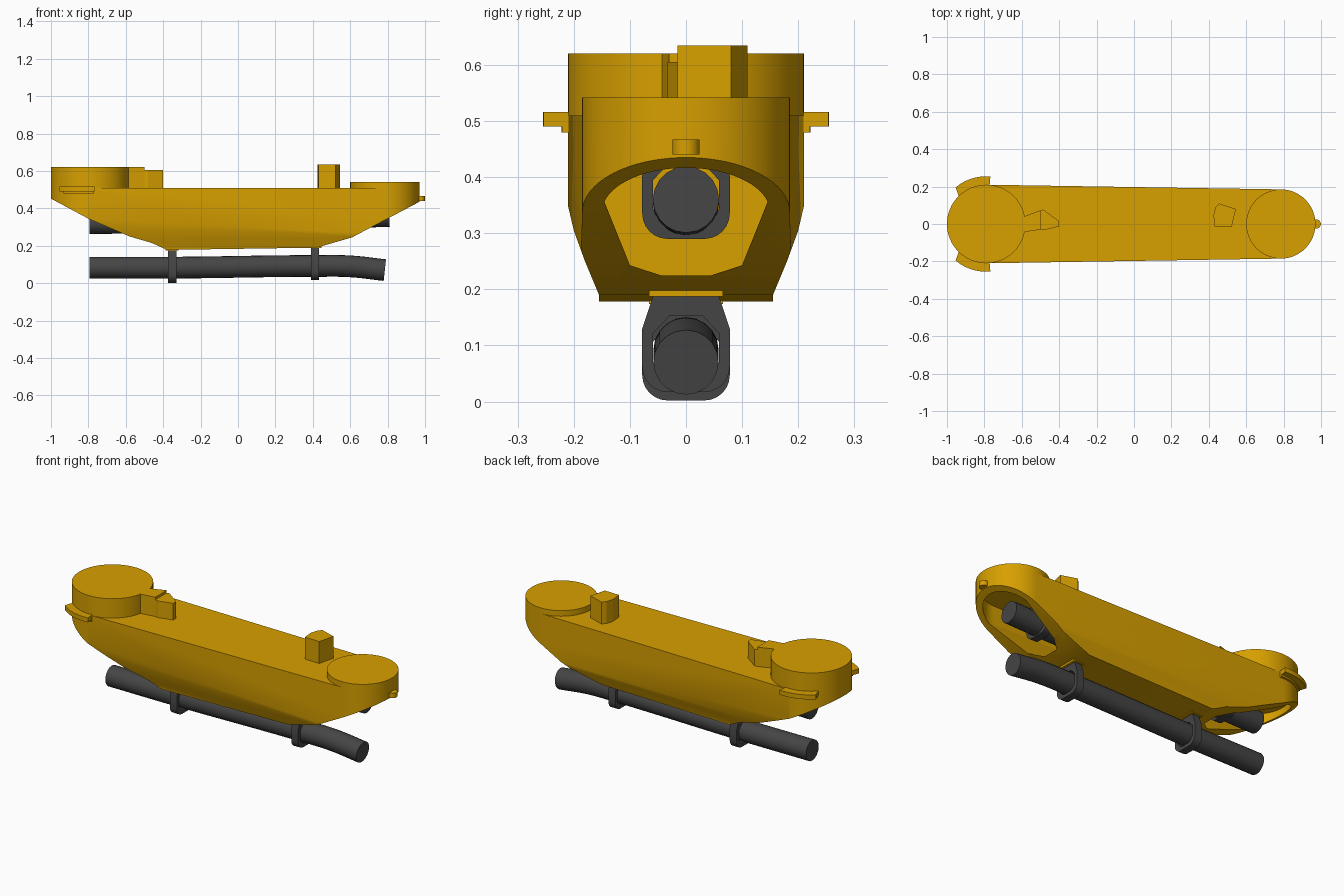
import bpy, bmesh, math

if "Cube" in bpy.data.objects:
    bpy.data.objects.remove(bpy.data.objects["Cube"])


def material(name, color):
    m = bpy.data.materials.new(name)
    m.diffuse_color = color
    m.use_nodes = True
    m.node_tree.nodes["Principled BSDF"].inputs["Base Color"].default_value = m.diffuse_color
    return m


YELLOW = material("yellow_paint", (0.68, 0.35, 0.0, 1))
BLACK = material("dark_rubber", (0.06, 0.06, 0.06, 1))
AXES = {'x': lambda a, b, h: (h, a, b), 'y': lambda a, b, h: (a, h, b), 'z': lambda a, b, h: (a, b, h)}


def prism(name, pts, lo, hi, axis='z', mat=YELLOW, hole=None):
    """Extrude an outline along an axis, with an optional matching inner outline."""
    bm = bmesh.new()
    f = AXES[axis]
    n = len(pts)
    loops = [[bm.verts.new(f(a, b, h)) for a, b in o] for o in ([pts, hole] if hole else [pts]) for h in (lo, hi)]

    def bridge(p, q):
        for i in range(n):
            j = (i + 1) % n
            bm.faces.new((p[i], p[j], q[j], q[i]))
    bridge(loops[0], loops[1])
    if hole:
        bridge(loops[2], loops[3])
        bridge(loops[0], loops[2])
        bridge(loops[1], loops[3])
    else:
        bm.faces.new(loops[0])
        bm.faces.new(loops[1])
    bmesh.ops.recalc_face_normals(bm, faces=bm.faces)
    me = bpy.data.meshes.new(name)
    bm.to_mesh(me)
    bm.free()
    ob = bpy.data.objects.new(name, me)
    bpy.context.collection.objects.link(ob)
    me.materials.append(mat)
    return ob


def boolean(ob, other, op):
    m = ob.modifiers.new("cut", 'BOOLEAN')
    m.operation, m.solver, m.object = op, 'EXACT', other
    bpy.context.view_layer.objects.active = ob
    bpy.ops.object.modifier_apply(modifier=m.name)
    bpy.data.objects.remove(other)


def smooth(ob):
    bpy.ops.object.select_all(action='DESELECT')
    ob.select_set(True)
    bpy.context.view_layer.objects.active = ob
    bpy.ops.object.shade_smooth_by_angle(angle=math.radians(25))


def arc(cx, cy, r, a0, a1, n):
    return [(cx + r * math.cos(math.radians(a0 + (a1 - a0) * i / n)),
             cy + r * math.sin(math.radians(a0 + (a1 - a0) * i / n))) for i in range(n + 1)]


def circle(cx, cy, r, n=64):
    return arc(cx, cy, r, 0, 360, n)[:-1]


LX, LR, RX, RR = -0.79, 0.21, 0.785, 0.185    # pivot centres and radii


def capsule(inset):
    return arc(LX, 0, LR - inset, 90, 270, 32) + arc(RX, 0, RR - inset, -90, 90, 32)


def mirrored(half):
    return half + [(-a, b) for a, b in reversed(half)]


# Main shell: plan outline, side profile and cross-section intersected
shell = prism("arm_shell", capsule(0), 0.1, 0.51)
side = [(-1.1, 0.6), (-1.1, 0.51), (-1, 0.452), (-0.8, 0.345), (-0.58, 0.25), (-0.46, 0.215), (-0.38, 0.178),
        (0.42, 0.19), (0.61, 0.245), (0.97, 0.435), (1.1, 0.5), (1.1, 0.6)]
boolean(shell, prism("side_cutter", side, -0.4, 0.4, 'y'), 'INTERSECT')
section = mirrored([(0.153, 0.1), (0.155, 0.19), (0.18, 0.25), (0.2, 0.305), (0.2105, 0.35), (0.2105, 0.6)])
boolean(shell, prism("section_cutter", section, -1.2, 1.2, 'x'), 'INTERSECT')

# Hollow pocket opening through each sloped end
pocket_section = mirrored([(0.045, 0.225), (0.1, 0.243), (0.145, 0.355), (0.18, 0.42), (0.18, 0.47)])
for lo, hi in ((-1.2, -0.3), (0.3, 1.2)):
    pocket = prism("pocket_cutter", capsule(0.035), 0.0, 0.6)
    boolean(pocket, prism("pocket_section", pocket_section, lo, hi, 'x'), 'INTERSECT')
    boolean(shell, pocket, 'DIFFERENCE')
smooth(shell)

# Round pivot caps and end stop
for name, c, r, lo, hi in (("large_pivot_cap", LX, LR, 0.5, 0.62), ("small_pivot_cap", RX, RR, 0.5, 0.542),
                           ("end_stop_pin", 0.975, 0.024, 0.44, 0.467)):
    smooth(prism(name, circle(c, 0, r), lo, hi))

# Lugs on the top face
prism("rear_lug_high", [(-0.6, 0.035), (-0.55, 0.055), (-0.5, 0.073), (-0.5, -0.03), (-0.6, -0.045)], 0.5, 0.62)
prism("rear_lug_low", [(-0.5, 0.073), (-0.485, 0.077), (-0.4, 0.015), (-0.4, -0.012), (-0.48, -0.033), (-0.5, -0.03)],
      0.5, 0.605)
prism("front_lug", [(0.43, -0.013), (0.425, 0.05), (0.437, 0.09), (0.455, 0.11), (0.545, 0.08), (0.522, -0.015)],
      0.5, 0.635)

# Curved ears beside the large pivot
for s, tag in ((1, "back"), (-1, "front")):
    for part, r, lo, hi in (("ear", 0.255, 0.49, 0.516), ("ear_rib", 0.222, 0.48, 0.492)):
        pts = arc(LX, 0, r, 85, 130, 12) + arc(LX, 0, 0.2, 136, 85, 12)
        smooth(prism(f"{tag}_{part}", [(x, s * y) for x, y in pts], lo, hi))


# Cables swept along gentle paths
def cable(name, path, r):
    cu = bpy.data.curves.new(name, 'CURVE')
    cu.dimensions, cu.bevel_depth, cu.bevel_resolution, cu.use_fill_caps = '3D', r, 8, True
    sp = cu.splines.new('BEZIER')
    sp.bezier_points.add(len(path) - 1)
    for p, (x, z) in zip(sp.bezier_points, path):
        p.co = (x, 0, z)
        p.handle_left_type = p.handle_right_type = 'AUTO'
    ob = bpy.data.objects.new(name, cu)
    bpy.context.collection.objects.link(ob)
    cu.materials.append(BLACK)
    bpy.ops.object.select_all(action='DESELECT')
    ob.select_set(True)
    bpy.context.view_layer.objects.active = ob
    bpy.ops.object.convert(target='MESH')
    smooth(bpy.context.view_layer.objects.active)


cable("lower_cable", [(-0.795, 0.083), (-0.35, 0.083), (0.41, 0.092), (0.6, 0.09), (0.785, 0.07)], 0.058)
cable("upper_cable", [(-0.795, 0.322), (-0.6, 0.325), (0.0, 0.352), (0.6, 0.355), (0.81, 0.36)], 0.059)

# Clamps around the cables, with mounting plates under the shell
half = arc(0.033, 0.05, 0.045, -90, 0, 6) + [(0.078, 0.118), (0.055, 0.187)]
for tag, x, up in (("rear_lower", -0.352, -0.003), ("front_lower", 0.412, 0.012),
                   ("rear_upper", -0.58, 0.26), ("front_upper", 0.61, 0.285)):
    outer = mirrored([(a, b + up) for a, b in half])
    mid = 0.084 + up
    inner = []
    for a, b in outer:
        d = math.hypot(a, b - mid)
        inner.append((a / d * 0.064, mid + (b - mid) / d * 0.064))
    smooth(prism(f"{tag}_clamp", outer, x - 0.022, x + 0.022, 'x', BLACK, inner))
for tag, x, z in (("rear", -0.352, 0.174), ("front", 0.412, 0.187)):
    prism(f"{tag}_clamp_plate", [(x - 0.035, -0.066), (x + 0.035, -0.066), (x + 0.035, 0.066), (x - 0.035, 0.066)],
          z, z + 0.012)
